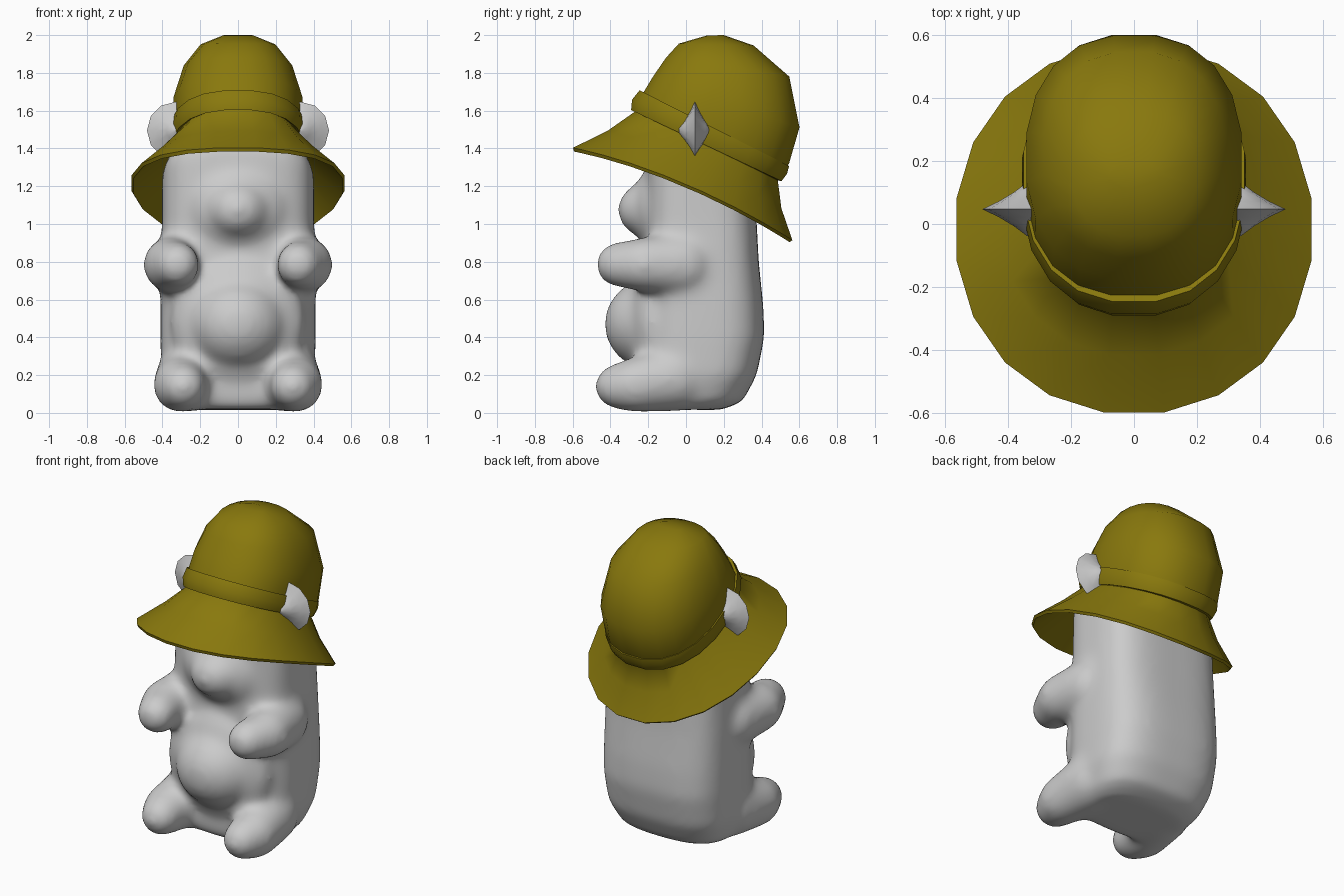
import bpy, bmesh
from math import sin, cos, pi, radians
from mathutils import Vector, Matrix

if "Cube" in bpy.data.objects:
    bpy.data.objects.remove(bpy.data.objects["Cube"])


def loft(bm, rings, seg, cap_start=False, cap_end=False, closed=False):
    """Skin tilted rings: (front_y, front_z, back_y, back_z, half_width, squareness, side_lift)."""
    loops = []
    for yf, zf, yb, zb, hw, n, lift in rings:
        loop = []
        for i in range(seg):
            a = 2 * pi * (i + 0.5) / seg
            s, c = [(1 if v > 0 else -1) * abs(v) ** (2 / n) for v in (sin(a), cos(a))]
            y = (yf + yb) / 2 + c * (yf - yb) / 2
            z = (zf + zb) / 2 + c * (zf - zb) / 2 + lift * sin(a) ** 2
            loop.append(bm.verts.new((s * hw, y, z)))
        loops.append(loop)
    if closed:
        loops.append(loops[0])
    for a, b in zip(loops, loops[1:]):
        for i in range(seg):
            j = (i + 1) % seg
            bm.faces.new((a[i], a[j], b[j], b[i]))
    if cap_start:
        bm.faces.new(loops[0][::-1])
    if cap_end:
        bm.faces.new(loops[-1])


def finish(bm, name, color=None, angle=45):
    bmesh.ops.recalc_face_normals(bm, faces=bm.faces)
    me = bpy.data.meshes.new(name)
    bm.to_mesh(me)
    bm.free()
    ob = bpy.data.objects.new(name, me)
    bpy.context.collection.objects.link(ob)
    if color:
        me.materials.append(color)
    bpy.ops.object.select_all(action='DESELECT')
    ob.select_set(True)
    bpy.context.view_layer.objects.active = ob
    bpy.ops.object.shade_smooth_by_angle(angle=radians(angle))
    return ob


def blob(bm, centre, scale):
    m = Matrix.Translation(centre) @ Matrix.Diagonal((*scale, 1))
    bmesh.ops.create_icosphere(bm, subdivisions=3, radius=1, matrix=m)


def limb(bm, p, q, r0, r1):
    p, q = Vector(p), Vector(q)
    for i in range(8):
        t = i / 7
        r = r0 + (r1 - r0) * t
        blob(bm, p.lerp(q, t), (r, r, r))


# Body: squarish column with a tilted, rounded head top
bm = bmesh.new()
loft(bm, [
    (-0.22, 0.02, 0.19, 0.015, 0.30, 2.8, 0),
    (-0.24, 0.06, 0.30, 0.06, 0.36, 2.9, 0),
    (-0.24, 0.20, 0.375, 0.20, 0.405, 3.1, 0),
    (-0.235, 0.40, 0.415, 0.40, 0.412, 3.2, 0),
    (-0.225, 0.56, 0.41, 0.56, 0.412, 3.2, 0),
    (-0.215, 0.80, 0.385, 0.80, 0.408, 3.4, 0),
    (-0.215, 1.05, 0.375, 1.00, 0.402, 3.4, 0),
    (-0.205, 1.38, 0.365, 1.15, 0.402, 3.4, 0),
    (-0.17, 1.48, 0.35, 1.24, 0.335, 3.2, 0),
    (-0.10, 1.53, 0.30, 1.34, 0.20, 3, 0),
], 48, True, True)
# Snout and belly, each on a broad base so they melt into the body
blob(bm, (0, -0.19, 1.08), (0.25, 0.09, 0.21))
blob(bm, (0, -0.20, 1.075), (0.17, 0.165, 0.15))
blob(bm, (0, -0.18, 0.48), (0.36, 0.14, 0.36))
blob(bm, (0, -0.17, 0.47), (0.27, 0.265, 0.25))
# Arms and legs
for s in (-1, 1):
    limb(bm, (s * 0.30, -0.02, 0.785), (s * 0.36, -0.22, 0.785), 0.18, 0.145)
    limb(bm, (s * 0.36, -0.22, 0.785), (s * 0.32, -0.36, 0.785), 0.145, 0.12)
    limb(bm, (s * 0.26, -0.06, 0.185), (s * 0.305, -0.27, 0.147), 0.18, 0.147)
    limb(bm, (s * 0.305, -0.27, 0.147), (s * 0.29, -0.365, 0.14), 0.147, 0.12)
body = finish(bm, "body", angle=180)
rm = body.modifiers.new("blend", 'REMESH')
rm.mode = 'VOXEL'
rm.voxel_size = 0.02
rm.use_smooth_shade = True
sm = body.modifiers.new("soften", 'SMOOTH')
sm.factor = 0.5
sm.iterations = 32

olive = bpy.data.materials.new("olive")
olive.diffuse_color = (0.25, 0.19, 0.004, 1)
olive.use_nodes = True
olive.node_tree.nodes["Principled BSDF"].inputs["Base Color"].default_value = olive.diffuse_color

# Hat: drooping brim and domed crown
bm = bmesh.new()
loft(bm, [
    (-0.23, 1.565, 0.46, 1.20, 0.315, 2.3, 0),
    (-0.60, 1.385, 0.555, 0.90, 0.56, 2.1, 0.06),
    (-0.605, 1.405, 0.57, 0.91, 0.57, 2.1, 0.06),
    (-0.42, 1.495, 0.51, 1.08, 0.43, 2.2, 0.04),
    (-0.27, 1.60, 0.49, 1.23, 0.33, 2.3, 0),
    (-0.24, 1.68, 0.55, 1.32, 0.345, 2.4, 0),
    (-0.18, 1.78, 0.605, 1.51, 0.345, 2.3, 0),
    (-0.11, 1.88, 0.55, 1.78, 0.29, 2.3, 0),
    (-0.04, 1.955, 0.36, 1.945, 0.20, 2.3, 0),
    (0.11, 1.998, 0.20, 2.0, 0.08, 2, 0),
], 20, False, True)
finish(bm, "hat", olive)

# Hat band
bm = bmesh.new()
loft(bm, [
    (-0.25, 1.61, 0.48, 1.23, 0.32, 2.3, 0),
    (-0.295, 1.605, 0.51, 1.225, 0.345, 2.3, 0),
    (-0.29, 1.66, 0.54, 1.265, 0.36, 2.3, 0),
    (-0.25, 1.71, 0.55, 1.305, 0.355, 2.3, 0),
    (-0.22, 1.69, 0.53, 1.31, 0.325, 2.3, 0),
], 20, closed=True)
finish(bm, "hat_band", olive)

# Ears: thin-rimmed discs poking through the hat
for s, side in ((-1, "left"), (1, "right")):
    bm = bmesh.new()
    profile = [(0.01, -0.085), (0.05, -0.055), (0.10, -0.025), (0.152, 0),
               (0.10, 0.025), (0.05, 0.055), (0.01, 0.085)]
    rows = [[bm.verts.new((s * 0.33 + r * cos(2 * pi * i / 12), 0.047 + t,
                           1.495 + r * sin(2 * pi * i / 12))) for i in range(12)]
            for r, t in profile]
    for a, b in zip(rows, rows[1:]):
        for i in range(12):
            j = (i + 1) % 12
            bm.faces.new((a[i], a[j], b[j], b[i]))
    bm.faces.new(rows[0])
    bm.faces.new(rows[-1])
    finish(bm, side + "_ear")
